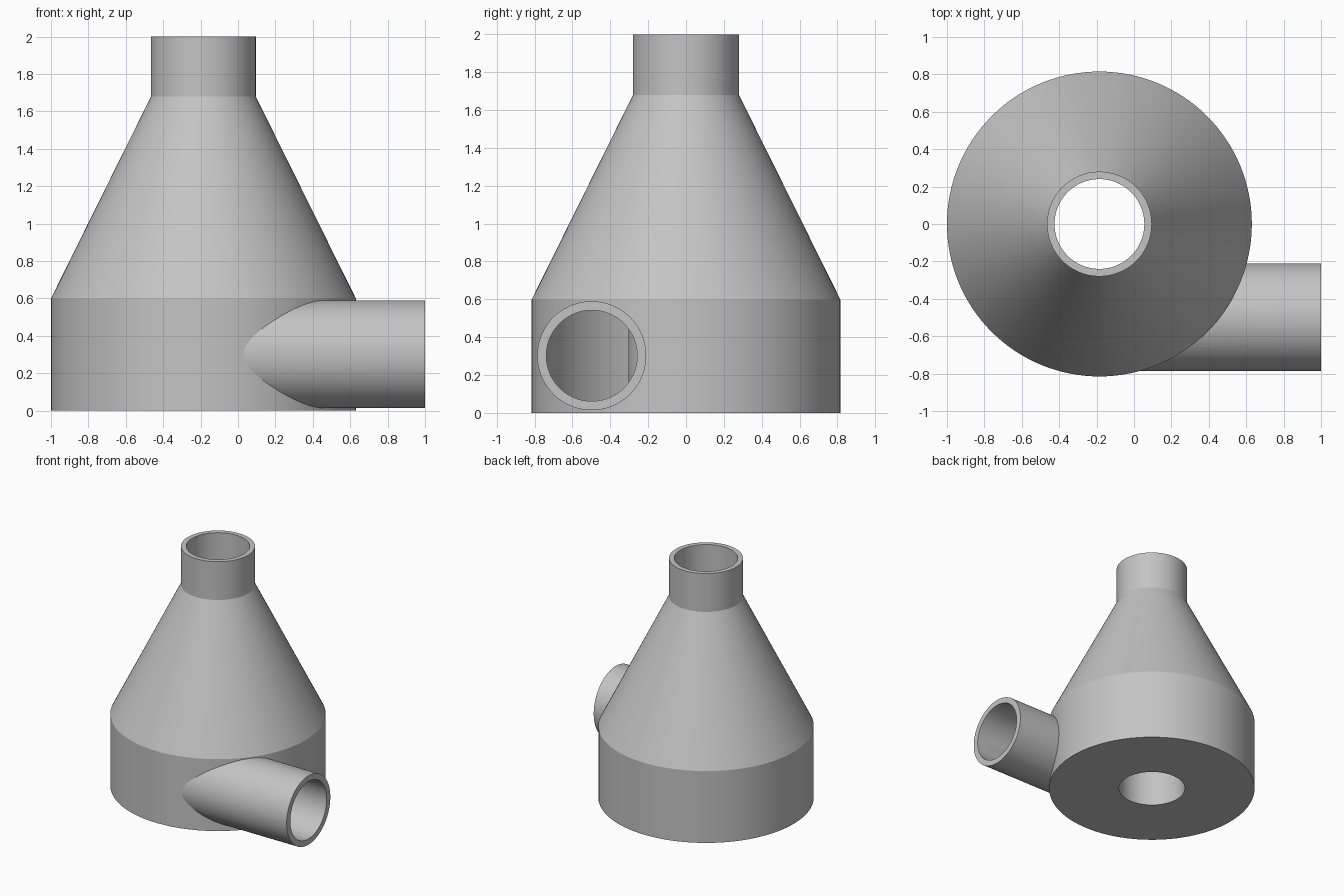
import bpy, bmesh, math
from mathutils import Matrix, Vector

if "Cube" in bpy.data.objects:
    bpy.data.objects.remove(bpy.data.objects["Cube"], do_unlink=True)

SEGMENTS = 128
AXIS_X = -0.185          # vertical axis of the chamber
PIPE_Y, PIPE_Z = -0.498, 0.302

grey = bpy.data.materials.new("plain grey")
grey.use_nodes = True
COLOUR = (0.55, 0.55, 0.55, 1)
grey.diffuse_color = COLOUR
grey.node_tree.nodes["Principled BSDF"].inputs["Base Color"].default_value = COLOUR


def lathe(name, profile, matrix):
    """Revolve a closed (radius, height) profile about its own z axis."""
    bm = bmesh.new()
    rings = []
    for i in range(SEGMENTS):
        a = 2 * math.pi * i / SEGMENTS
        rings.append([bm.verts.new((r * math.cos(a), r * math.sin(a), h))
                      for r, h in profile])
    for i, ring in enumerate(rings):
        nxt = rings[(i + 1) % SEGMENTS]
        for j in range(len(profile)):
            k = (j + 1) % len(profile)
            bm.faces.new((ring[j], nxt[j], nxt[k], ring[k]))
    return finish(name, bm, matrix)


def cylinder(name, radius, bottom, top, matrix):
    bm = bmesh.new()
    bmesh.ops.create_cone(bm, cap_ends=True, segments=SEGMENTS, radius1=radius,
                          radius2=radius, depth=top - bottom,
                          matrix=Matrix.Translation((0, 0, (top + bottom) / 2)))
    return finish(name, bm, matrix)


def finish(name, bm, matrix):
    bmesh.ops.transform(bm, matrix=matrix, verts=bm.verts)
    bmesh.ops.recalc_face_normals(bm, faces=bm.faces)
    mesh = bpy.data.meshes.new(name)
    bm.to_mesh(mesh)
    bm.free()
    mesh.materials.append(grey)
    obj = bpy.data.objects.new(name, mesh)
    bpy.context.collection.objects.link(obj)
    return obj


def select(obj):
    bpy.ops.object.select_all(action='DESELECT')
    obj.select_set(True)
    bpy.context.view_layer.objects.active = obj


def cut(obj, cutter):
    """Subtract the cutter and throw it away."""
    mod = obj.modifiers.new("cut", 'BOOLEAN')
    mod.operation = 'DIFFERENCE'
    mod.solver = 'EXACT'
    mod.object = cutter
    select(obj)
    bpy.ops.object.modifier_apply(modifier=mod.name)
    bpy.data.objects.remove(cutter, do_unlink=True)


upright = Matrix.Translation((AXIS_X, 0, 0))
sideways = (Matrix.Translation((0, PIPE_Y, PIPE_Z))
            @ Matrix.Rotation(math.pi / 2, 4, 'Y'))

# Hollow chamber: floor, wall, cone, neck and the inner tube over the floor hole
body = lathe("chamber", [
    (0.262, 0), (0.815, 0), (0.815, 0.6), (0.28, 1.68), (0.28, 2),
    (0.24, 2), (0.24, 1.67), (0.775, 0.59), (0.775, 0.04),
    (0.304, 0.04), (0.304, 0.8), (0.262, 0.8)], upright)
cut(body, cylinder("bore_cutter", 0.24, 0.03, 1.2, sideways))

# Tangential inlet pipe, trimmed to the chamber wall
pipe = lathe("inlet_pipe", [(0.24, 0), (0.288, 0), (0.288, 1), (0.24, 1)], sideways)
cut(pipe, cylinder("wall_cutter", 0.813, -0.2, 0.8, upright))

# Smooth the round walls, keep the rims crisp
for part in (body, pipe):
    select(part)
    bpy.ops.object.shade_smooth_by_angle(angle=math.radians(25))
